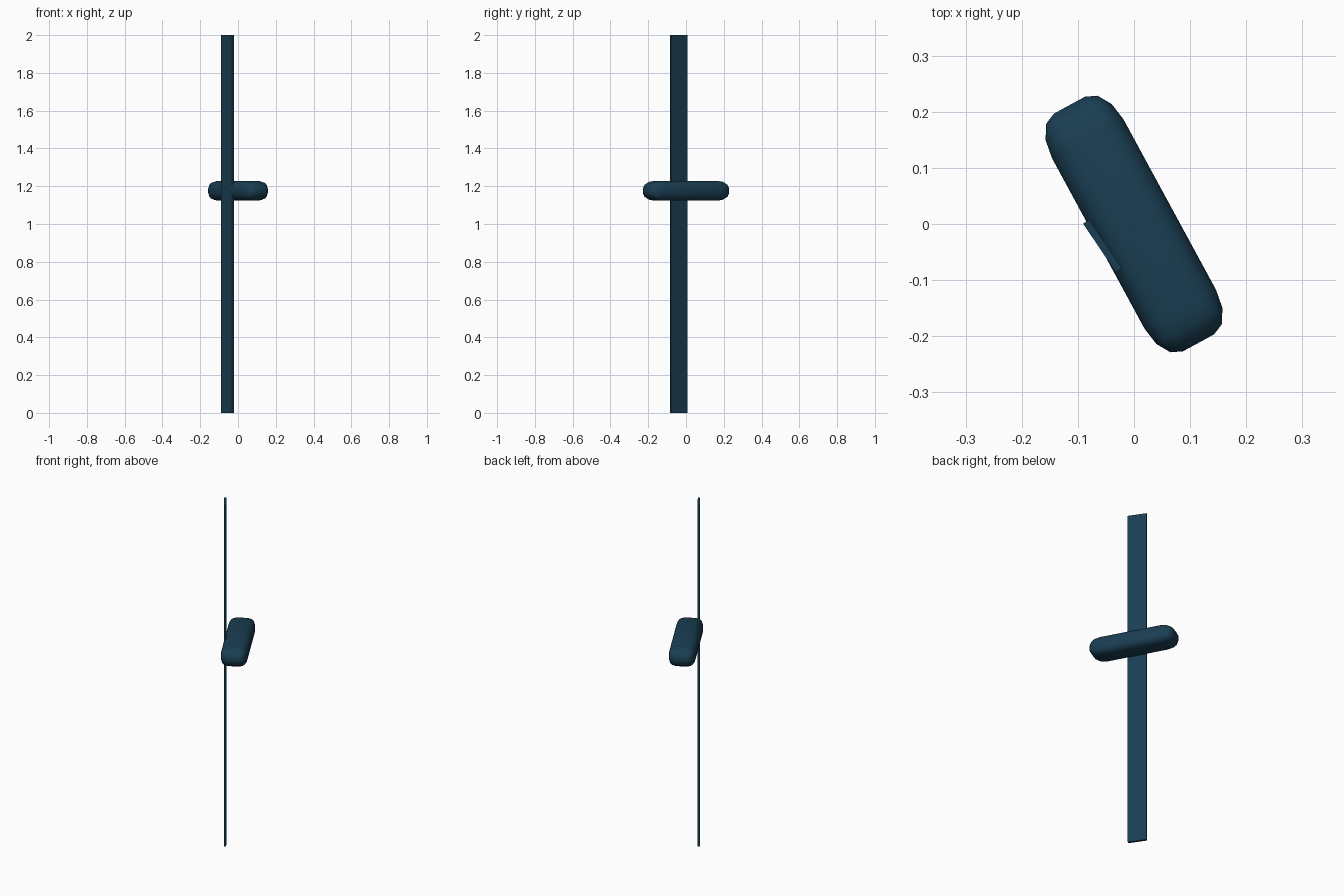
import bpy, bmesh, math
from mathutils import Matrix

if "Cube" in bpy.data.objects:
    bpy.data.objects.remove(bpy.data.objects["Cube"])

mat = bpy.data.materials.new("dark_teal")
mat.diffuse_color = (0.010, 0.048, 0.085, 1)
mat.use_nodes = True
mat.node_tree.nodes["Principled BSDF"].inputs["Base Color"].default_value = mat.diffuse_color


def box(name, size, centre, turn, bevel=None):
    """Box turned about z; bevel gives the edge rounding along each axis."""
    bm = bmesh.new()
    b = bevel or (1, 1, 1)
    bmesh.ops.create_cube(bm, size=1)
    bmesh.ops.scale(bm, vec=[s / r for s, r in zip(size, b)], verts=bm.verts)
    if bevel:
        bmesh.ops.bevel(bm, geom=bm.edges[:], offset=1, segments=3,
                        profile=0.5, affect='EDGES')
        bmesh.ops.scale(bm, vec=b, verts=bm.verts)
        for f in bm.faces:
            f.smooth = True
    bmesh.ops.transform(bm, verts=bm.verts, matrix=Matrix.Translation(centre)
                        @ Matrix.Rotation(math.radians(turn), 4, 'Z'))
    me = bpy.data.meshes.new(name)
    bm.to_mesh(me)
    bm.free()
    me.materials.append(mat)
    ob = bpy.data.objects.new(name, me)
    bpy.context.collection.objects.link(ob)
    return ob


# Tall thin upright strip
box("upright_strip", (0.013, 0.104, 2.0), (-0.0562, -0.039, 1.0), 34)

# Pillow-shaped crossbar with rounded edges
box("rounded_crossbar", (0.145, 0.482, 0.105), (0, 0, 1.176), 28.5,
    (0.041, 0.068, 0.042))
